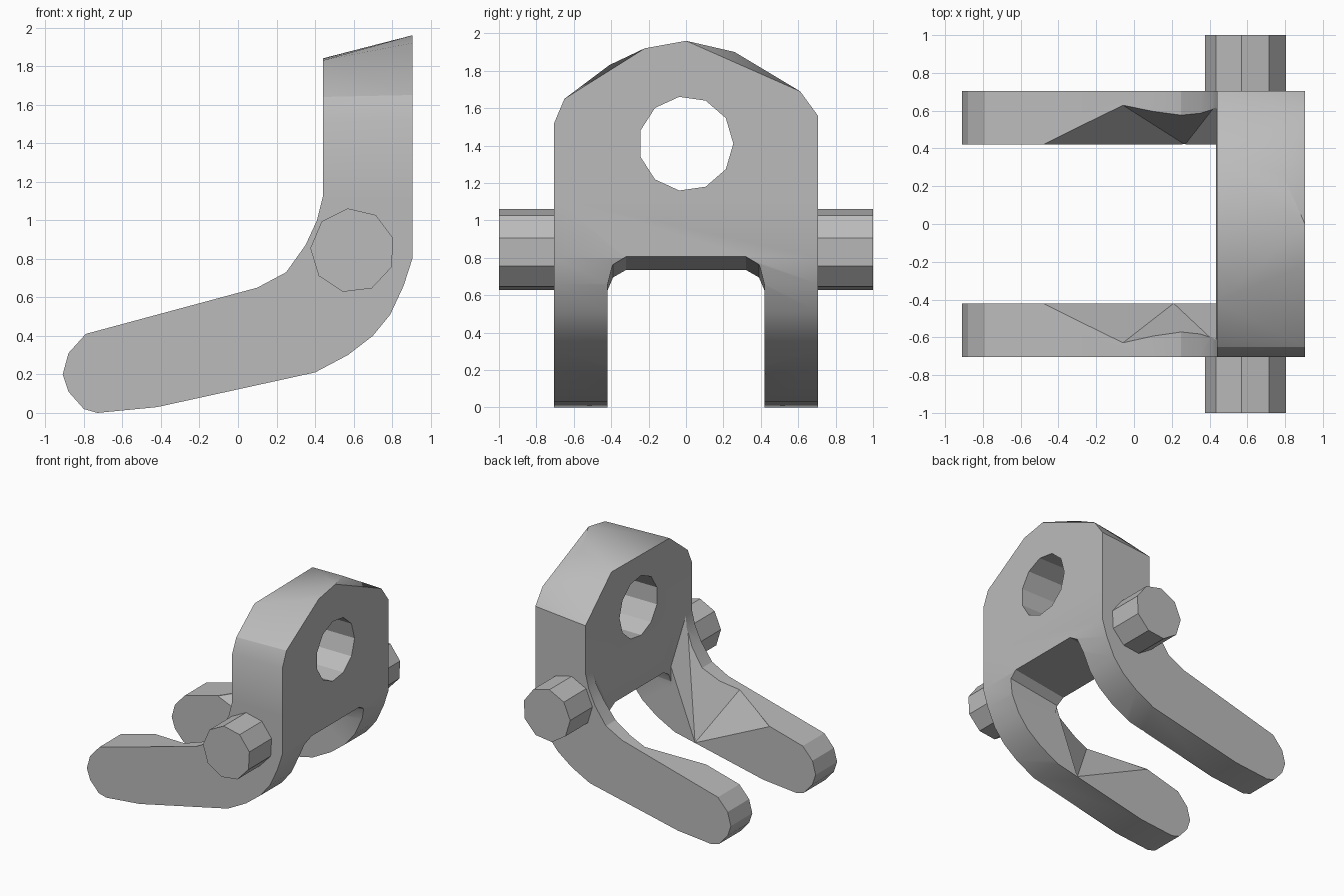
import bpy, bmesh, math
from mathutils import Matrix

if "Cube" in bpy.data.objects:
    bpy.data.objects.remove(bpy.data.objects["Cube"], do_unlink=True)

grey = bpy.data.materials.new("plain_grey")
grey.use_nodes = True
colour = (0.5, 0.5, 0.5, 1)
grey.diffuse_color = colour
grey.node_tree.nodes["Principled BSDF"].inputs["Base Color"].default_value = colour


def finish(bm, name):
    bmesh.ops.recalc_face_normals(bm, faces=bm.faces)
    mesh = bpy.data.meshes.new(name)
    bm.to_mesh(mesh)
    bm.free()
    mesh.materials.append(grey)
    ob = bpy.data.objects.new(name, mesh)
    bpy.context.collection.objects.link(ob)
    return ob


def hull(name, points):
    bm = bmesh.new()
    for p in points:
        bm.verts.new(p)
    bmesh.ops.convex_hull(bm, input=bm.verts[:])
    loose = [v for v in bm.verts if not v.link_faces]
    bmesh.ops.delete(bm, geom=loose, context="VERTS")
    return finish(bm, name)


def extrude_y(name, profile, y0, y1):
    bm = bmesh.new()
    face = bm.faces.new([bm.verts.new((x, y0, z)) for x, z in profile])
    out = bmesh.ops.extrude_face_region(bm, geom=[face])
    new = [g for g in out["geom"] if isinstance(g, bmesh.types.BMVert)]
    bmesh.ops.translate(bm, verts=new, vec=(0, y1 - y0, 0))
    return finish(bm, name)


def cylinder(name, sides, radius, depth, centre, axis, turn):
    bm = bmesh.new()
    matrix = (Matrix.Translation(centre) @ Matrix.Rotation(math.pi / 2, 4, axis)
              @ Matrix.Rotation(turn, 4, "Z"))
    bmesh.ops.create_cone(bm, cap_ends=True, segments=sides, radius1=radius,
                          radius2=radius, depth=depth, matrix=matrix)
    return finish(bm, name)


def combine(target, other, operation):
    other.hide_render = True
    mod = target.modifiers.new("combine", "BOOLEAN")
    mod.operation, mod.solver, mod.object = operation, "EXACT", other
    bpy.ops.object.select_all(action="DESELECT")
    bpy.context.view_layer.objects.active = target
    target.select_set(True)
    bpy.ops.object.modifier_apply(modifier=mod.name)
    bpy.data.objects.remove(other, do_unlink=True)


# Bent body: side profile of the arms and the bend
HALF = 0.705
JOIN = 1.12
INNER, OUTER = 0.44, 0.905
body = extrude_y("bracket_body", [
    (-.91, .2), (-.88, .31), (-.79, .41), (.1, .65), (.25, .73), (.35, .87),
    (.41, 1.0), (INNER, JOIN), (OUTER, JOIN), (OUTER, .8), (.86, .66),
    (.79, .51), (.7, .4), (.57, .3), (.4, .21), (-.42, .03), (-.73, 0),
    (-.8, .02), (-.88, .11)], -HALF, HALF)

# Upright plate with an angular sloping crown
inner_rim = [(-HALF, 1.52), (-.65, 1.64), (-.41, 1.83), (.36, 1.84), (HALF, 1.52)]
outer_rim = [(-HALF, 1.52), (-.65, 1.65), (-.22, 1.92), (0, 1.96),
             (.61, 1.69), (HALF, 1.56)]
base = [(-HALF, JOIN), (HALF, JOIN)]
plate = hull("plate",
             [(INNER, y, z) for y, z in inner_rim + base]
             + [(OUTER, y, z) for y, z in outer_rim + base]
             + [(.79, .26, 1.9)])
combine(body, plate, "UNION")

# Round hole through the plate
combine(body, cylinder("hole_cutter", 11, .253, 2, (.6, 0, 1.41), "Y", 0),
        "DIFFERENCE")

# Gap between the arms, with rounded upper corners under the plate
gap = [(-1.2, INNER - .006), (-.42, .42), (-.1, 1.3)]
combine(body, hull("gap_cutter", [(x, y, z) for x in gap[0] for y in gap[1]
                                  for z in gap[2]]), "DIFFERENCE")
slot = []
for x, rise in ((.4, 0), (1.0, .09)):
    for y, z in ((.42, -.1), (.42, .62 + rise / 2), (.39, .69 + rise), (.32, .73 + rise)):
        slot += [(x, y, z), (x, -y, z)]
combine(body, hull("slot_cutter", slot), "DIFFERENCE")

# Slanted facets along the inner edges of both arms
for side, low_x in ((-1, .21), (1, .27)):
    facet = [(-.48, .42, .49), (-.06, .63, .61), (low_x, .42, .17), (.434, .63, 1.12),
             (.434, .42, .75), (-.06, .63, 1.3), (low_x, .3, .17), (.434, .63, 1.3),
             (.434, .3, .75), (-.48, .3, .49), (-.48, .3, 1.3), (.434, .3, 1.3)]
    combine(body, hull("facet_cutter", [(x, side * y, z) for x, y, z in facet]),
            "DIFFERENCE")

# Side pins
parts = [body]
for side, name in ((-1, "front_pin"), (1, "back_pin")):
    parts.append(cylinder(name, 9, .22, .32, (.595, side * .84, .843), "X", .12))

for ob in parts:
    bpy.ops.object.select_all(action="DESELECT")
    bpy.context.view_layer.objects.active = ob
    ob.select_set(True)
    bpy.ops.object.shade_smooth_by_angle(angle=math.radians(25))
